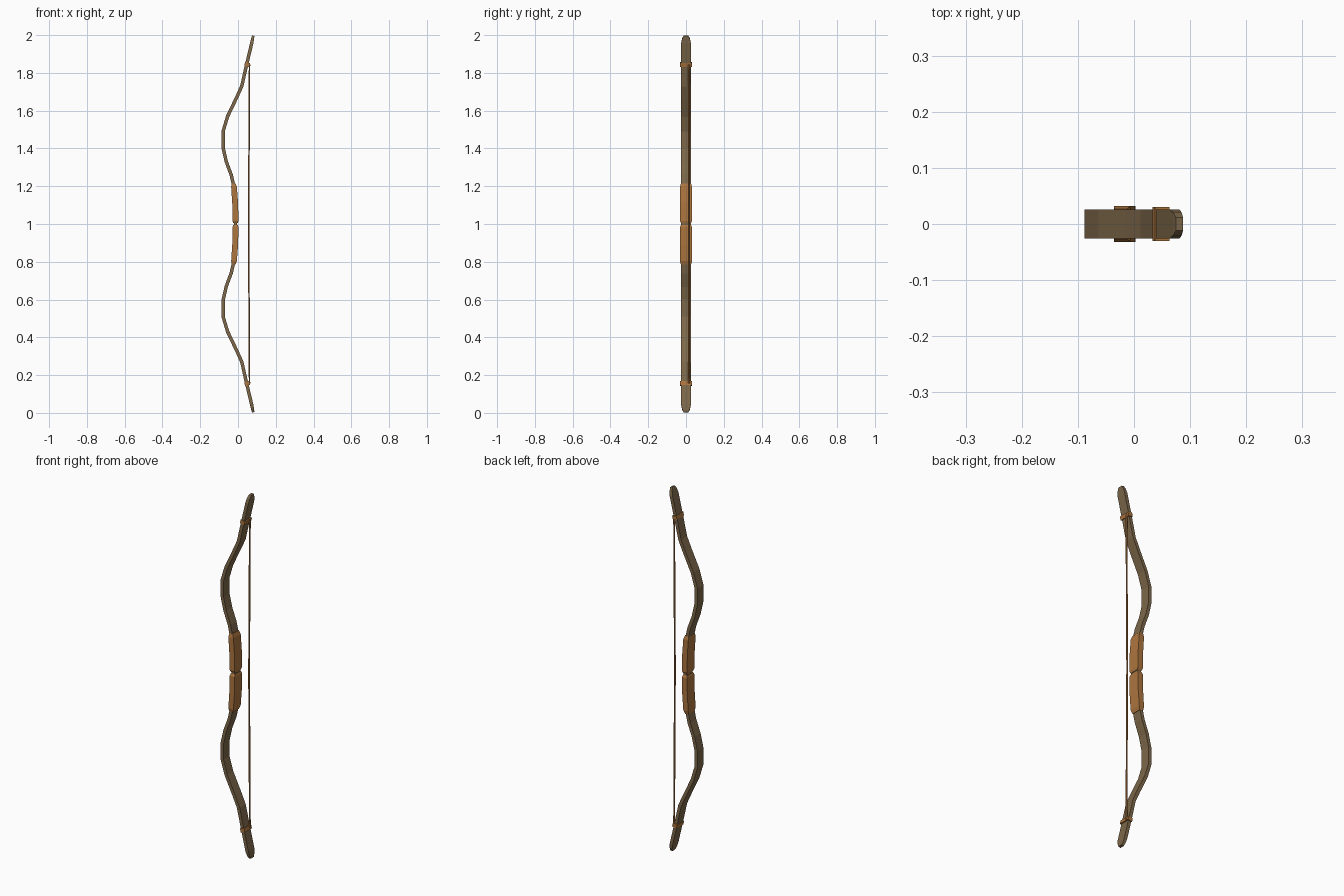
import bpy, bmesh, math
from mathutils import Vector

if "Cube" in bpy.data.objects:
    bpy.data.objects.remove(bpy.data.objects["Cube"])


def material(name, rgb):
    m = bpy.data.materials.new(name)
    m.diffuse_color = (*rgb, 1)
    m.use_nodes = True
    m.node_tree.nodes["Principled BSDF"].inputs["Base Color"].default_value = m.diffuse_color
    return m


wood = material("weathered_wood", (0.205, 0.138, 0.068))
leather = material("tan_leather", (0.42, 0.18, 0.05))


def loft(name, stations, mat, y=0.0, sides=4):
    """Sweep a section along (x, z, thickness, width) stations in the XZ plane."""
    bm = bmesh.new()
    rings = []
    for i, (x, z, t, w) in enumerate(stations):
        a = stations[max(i - 1, 0)]
        b = stations[min(i + 1, len(stations) - 1)]
        d = Vector((b[0] - a[0], 0, b[1] - a[1])).normalized()
        n = Vector((d.z, 0, -d.x))
        r = 1 / math.cos(math.pi / sides) if sides == 4 else 1
        ring = []
        for k in range(sides):
            ang = 2 * math.pi * (k + 0.5) / sides
            p = Vector((x, y, z)) + n * (t / 2 * r * math.cos(ang))
            p.y += w / 2 * r * math.sin(ang)
            ring.append(bm.verts.new(p))
        rings.append(ring)
    for a, b in zip(rings, rings[1:]):
        for k in range(sides):
            j = (k + 1) % sides
            bm.faces.new((a[k], a[j], b[j], b[k]))
    bm.faces.new(rings[0])
    bm.faces.new(rings[-1])
    bmesh.ops.recalc_face_normals(bm, faces=bm.faces)
    me = bpy.data.meshes.new(name)
    bm.to_mesh(me)
    bm.free()
    me.materials.append(mat)
    ob = bpy.data.objects.new(name, me)
    bpy.context.collection.objects.link(ob)
    return ob


def flip(stations):
    return [(x, 2 - z, t, w) for x, z, t, w in reversed(stations)]


# Bow stave: upper half from centre to tip, mirrored for the lower half
T, W = 0.018, 0.052
path = [(-0.013, 1.0), (-0.015, 1.12), (-0.022, 1.2), (-0.036, 1.26),
        (-0.062, 1.33), (-0.078, 1.40), (-0.079, 1.49), (-0.055, 1.57),
        (-0.007, 1.67), (0.020, 1.73), (0.046, 1.845), (0.072, 1.955)]
upper = [(x, z, T, W) for x, z in path]
upper += [(0.077, 1.98, 0.016, 0.042), (0.081, 1.997, 0.013, 0.024)]
loft("bow_stave", flip(upper)[:-1] + upper, wood)

# Leather grip halves with tapered ends, meeting at a centre groove
grip = [(-0.013, 1.004, 0.024, 0.052), (-0.013, 1.016, 0.031, 0.064),
        (-0.015, 1.11, 0.031, 0.064), (-0.021, 1.195, 0.030, 0.064),
        (-0.024, 1.214, 0.022, 0.054)]
# Bindings that hold the string near each tip
binding = [(0.0457, 1.835, 0.026, 0.061), (0.0505, 1.855, 0.026, 0.061)]
for side, f in (("upper", lambda s: s), ("lower", flip)):
    loft(side + "_grip", f(grip), leather)
    loft(side + "_binding", f(binding), leather)

# Bowstring, very slightly bowed at the middle
S = 0.009
loft("bowstring", [(0.061, 0.155, S, S), (0.056, 1.0, S, S), (0.061, 1.845, S, S)],
     leather, y=0.016, sides=6)
